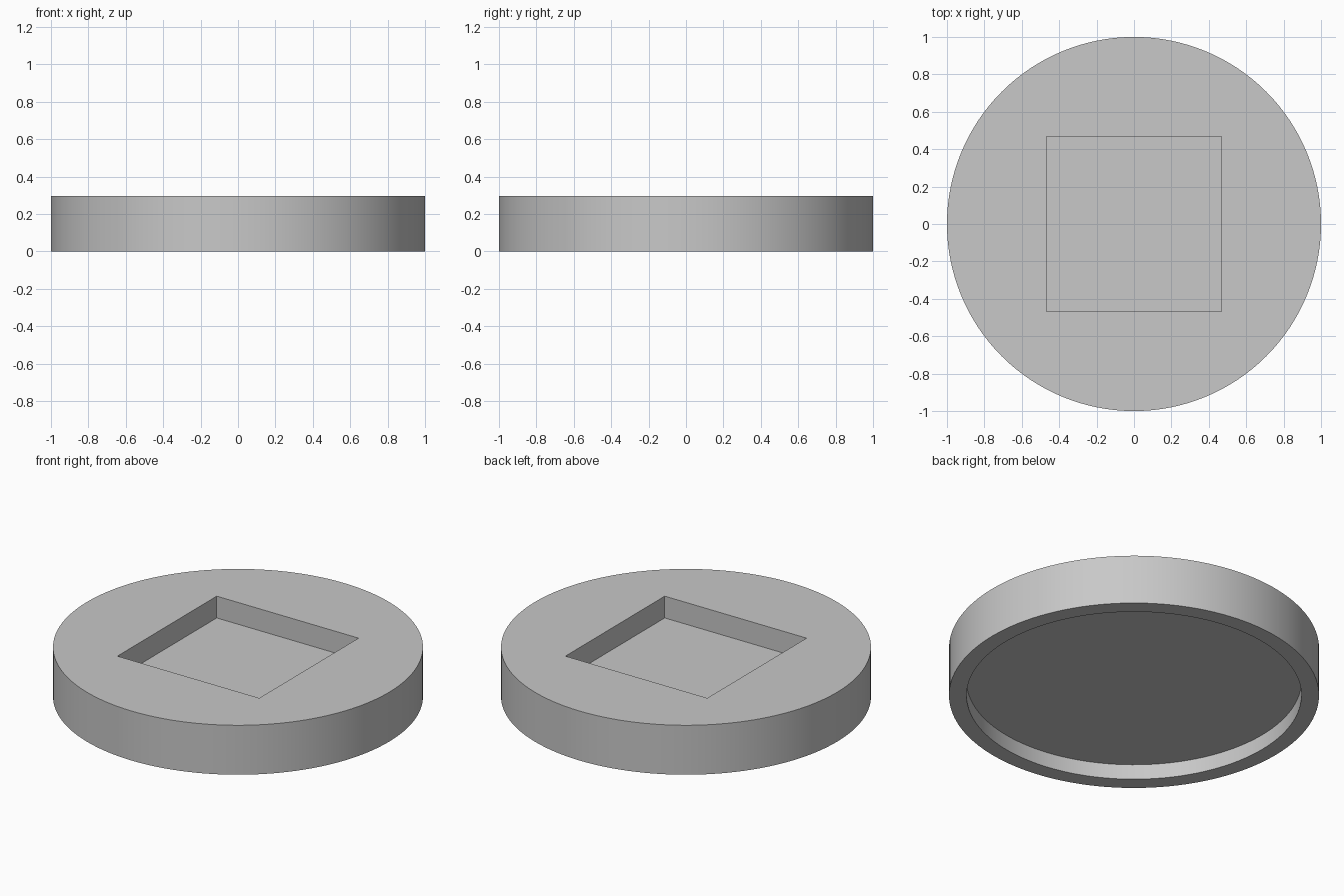
import bpy
import bmesh
from math import cos, sin, pi, radians

# Remove the default object
default = bpy.data.objects.get("Cube")
if default:
    bpy.data.objects.remove(default, do_unlink=True)

SEGMENTS = 128
HEIGHT = 0.295
RADIUS = 1.0
RECESS_RADIUS, RECESS_DEPTH = 0.905, 0.09
POCKET_HALF, POCKET_DEPTH = 0.468, 0.13

# Light grey material
grey = bpy.data.materials.new("light grey")
grey.use_nodes = True
colour = (0.58, 0.58, 0.58, 1.0)
grey.diffuse_color = colour
grey.node_tree.nodes["Principled BSDF"].inputs["Base Color"].default_value = colour

bm = bmesh.new()


def ring(radius, z, count=SEGMENTS, turn=0.0):
    """Closed ring of vertices at height z."""
    angles = [2 * pi * i / count + turn for i in range(count)]
    return [bm.verts.new((radius * cos(a), radius * sin(a), z)) for a in angles]


def bridge(a, b):
    """Wall of quads between two equal rings."""
    for i in range(len(a)):
        j = (i + 1) % len(a)
        bm.faces.new((a[i], a[j], b[j], b[i]))


# Round wall, bottom lip and shallow round recess underneath
top = ring(RADIUS, HEIGHT)
bottom = ring(RADIUS, 0)
lip = ring(RECESS_RADIUS, 0)
ceiling = ring(RECESS_RADIUS, RECESS_DEPTH)
for a, b in ((top, bottom), (bottom, lip), (lip, ceiling)):
    bridge(a, b)
bm.faces.new(ceiling)

# Square pocket sunk into the top
corner = POCKET_HALF * 2 ** 0.5
pocket_rim = ring(corner, HEIGHT, 4, pi / 4)
pocket_floor = ring(corner, HEIGHT - POCKET_DEPTH, 4, pi / 4)
bridge(pocket_rim, pocket_floor)
bm.faces.new(pocket_floor)

# Flat top around the pocket, one panel per pocket side
quarter = SEGMENTS // 4
for side in range(4):
    start = quarter // 2 + side * quarter
    arc = [top[(start + i) % SEGMENTS] for i in range(quarter + 1)]
    bm.faces.new(arc + [pocket_rim[(side + 1) % 4], pocket_rim[side]])

bmesh.ops.recalc_face_normals(bm, faces=bm.faces)
mesh = bpy.data.meshes.new("round_base")
bm.to_mesh(mesh)
bm.free()
mesh.materials.append(grey)

base = bpy.data.objects.new("round_base", mesh)
bpy.context.collection.objects.link(base)
bpy.ops.object.select_all(action="DESELECT")
base.select_set(True)
bpy.context.view_layer.objects.active = base
bpy.ops.object.shade_smooth_by_angle(angle=radians(30))
